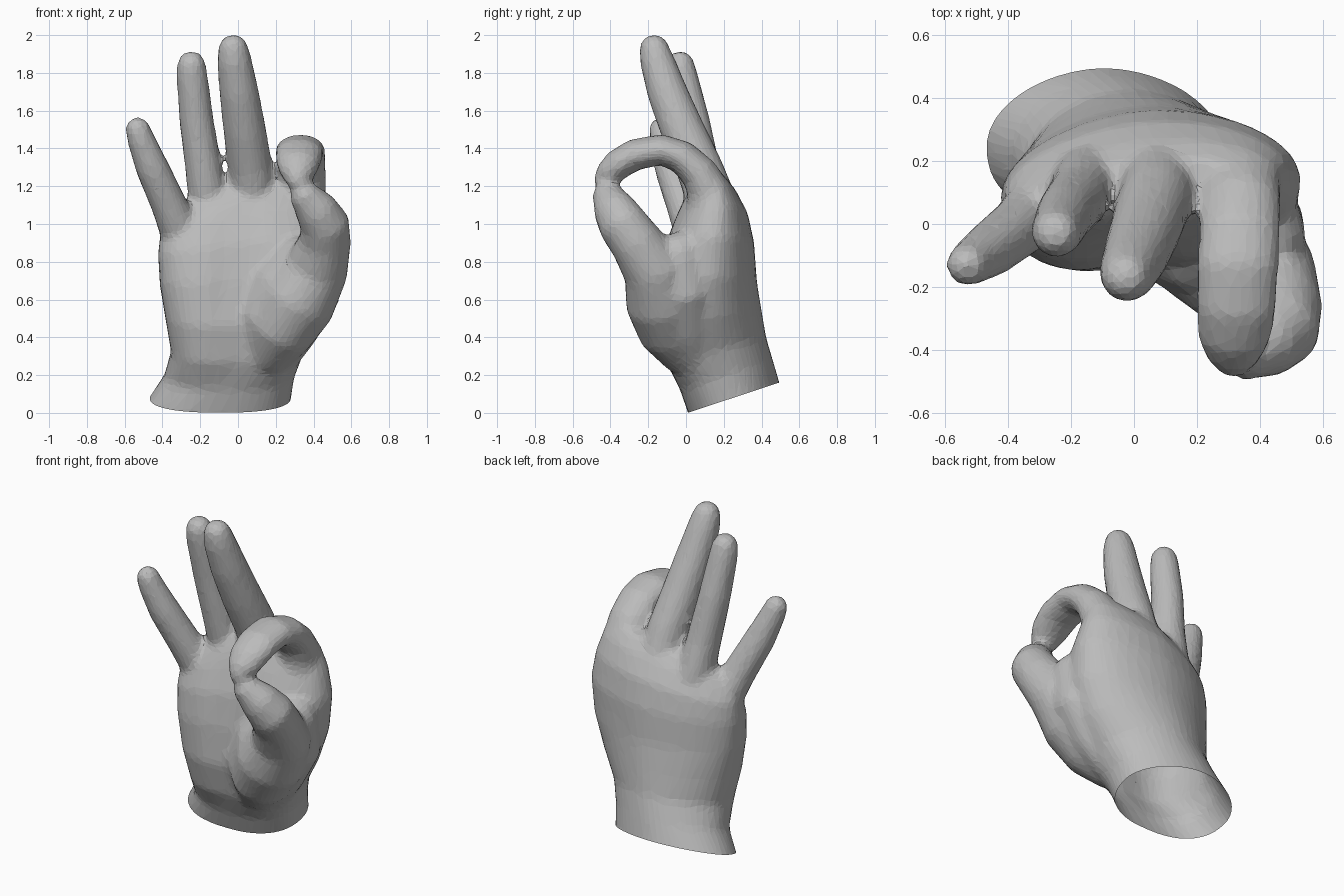
import bpy, bmesh, math
from mathutils import Vector

SIDES = 24
bm = bmesh.new()


def loft(rings):
    """Skin a list of point rings and close both ends."""
    loops = [[bm.verts.new(p) for p in ring] for ring in rings]
    n = len(loops[0])
    for a, b in zip(loops, loops[1:]):
        for i in range(n):
            j = (i + 1) % n
            bm.faces.new((a[i], a[j], b[j], b[i]))
    bm.faces.new(loops[0][::-1])
    bm.faces.new(loops[-1])


def digit(points):
    """Rounded tube through (x, y, z, radius, optional sideways stretch)."""
    path = [(Vector(p[:3]), p[3] + 0.004, p[4] if len(p) > 4 else 1.0) for p in points]
    end, r, w = path[-1]
    d = (end - path[-2][0]).normalized()
    for a in (25, 50, 70, 84):                       # round fingertip
        t = math.radians(a)
        path.append((end + d * r * math.sin(t), r * math.cos(t), w))
    rings = []
    for i, (c, r, w) in enumerate(path):
        t = (path[min(i + 1, len(path) - 1)][0] - path[max(i - 1, 0)][0]).normalized()
        side = Vector((1, 0, 0))
        side = (side - t * side.dot(t)).normalized()
        up = t.cross(side)
        rings.append([c + side * (r * w * math.cos(k * math.tau / SIDES))
                      + up * (r * math.sin(k * math.tau / SIDES)) for k in range(SIDES)])
    loft(rings)


def power(v, p):
    return math.copysign(abs(v) ** p, v)


def section(z, x0, x1, y0, y1, tilt_y, tilt_x, shear, hollow):
    """Slice of the wrist and palm: rounded back, squarer palm side."""
    cx, cy, rx, ry = (x0 + x1) / 2, (y0 + y1) / 2, (x1 - x0) / 2, (y1 - y0) / 2
    ring = []
    for k in range(40):
        a = k * math.tau / 40
        c, s = math.cos(a), math.sin(a)
        p = 1.08 if s >= 0 else (0.7 if c < 0 and z > 0.3 else 0.82)
        dx, dy = rx * power(c, p), ry * power(s, p)
        if dy < 0:
            dy += hollow * math.exp(-((cx + dx) / 0.13) ** 2)
        rise = tilt_x * dx * (1 if dx < 0 else 0.5)
        ring.append(Vector((cx + dx, cy + dy + shear * dx, z + tilt_y * dy + rise)))
    return ring


# Wrist and palm
loft([section(*s) for s in (
    (-0.06, -0.56, 0.27, 0.07, 0.54, 0.33, 0, 0, 0),
    (0.08, -0.47, 0.28, 0.01, 0.495, 0.33, 0, 0, 0),
    (0.20, -0.39, 0.30, -0.03, 0.46, 0.33, 0, 0, 0),
    (0.33, -0.355, 0.35, -0.12, 0.425, 0.25, 0, 0, 0.02),
    (0.50, -0.385, 0.45, -0.17, 0.40, 0.15, 0, 0, 0.03),
    (0.70, -0.415, 0.52, -0.16, 0.375, 0, 0.05, 0.03, 0.04),
    (0.90, -0.425, 0.53, -0.12, 0.36, 0, 0.12, 0.06, 0.03),
    (1.05, -0.41, 0.49, -0.06, 0.325, 0, 0.20, 0.08, 0.02),
    (1.16, -0.34, 0.45, 0.00, 0.265, 0, 0.25, 0.08, 0),
    (1.24, -0.24, 0.38, 0.06, 0.20, 0, 0.25, 0.08, 0))])

# Thumb with its fleshy base
digit([(0.14, 0.02, 0.30, 0.13), (0.22, -0.07, 0.44, 0.18), (0.32, -0.12, 0.60, 0.20),
       (0.42, -0.17, 0.77, 0.165), (0.46, -0.27, 0.91, 0.135), (0.46, -0.335, 1.00, 0.128),
       (0.41, -0.38, 1.08, 0.11), (0.36, -0.41, 1.14, 0.083)])
# Inner pad of the thumb base
digit([(0.09, 0.02, 0.34, 0.13), (0.16, -0.05, 0.50, 0.165), (0.24, -0.08, 0.68, 0.155),
       (0.32, -0.08, 0.82, 0.11)])
# Web between thumb and index finger
digit([(0.19, 0.07, 0.26, 0.10), (0.28, 0.01, 0.45, 0.145), (0.395, -0.01, 0.65, 0.15),
       (0.415, -0.03, 0.83, 0.125)])

# Index finger curling down to the thumb
digit([(0.32, 0.14, 0.98, 0.14), (0.335, 0.125, 1.17, 0.115, 1.1), (0.338, 0.07, 1.27, 0.095, 1.3),
       (0.335, -0.02, 1.355, 0.085, 1.45), (0.33, -0.13, 1.393, 0.08, 1.55),
       (0.325, -0.27, 1.368, 0.08, 1.52), (0.318, -0.36, 1.315, 0.078, 1.42),
       (0.315, -0.415, 1.26, 0.068, 1.25), (0.315, -0.43, 1.235, 0.056, 1.1)])

# Middle, ring and little fingers
digit([(0.09, 0.15, 1.08, 0.13, 0.9), (0.065, 0.07, 1.30, 0.12, 0.95), (0.035, -0.02, 1.50, 0.113, 0.97),
       (0.005, -0.10, 1.70, 0.103, 0.98), (-0.02, -0.155, 1.87, 0.088), (-0.025, -0.168, 1.925, 0.077)])
digit([(-0.15, 0.13, 1.06, 0.115, 0.9), (-0.18, 0.08, 1.28, 0.10, 0.95), (-0.22, 0.03, 1.55, 0.092, 0.95),
       (-0.243, -0.02, 1.78, 0.08), (-0.247, -0.03, 1.84, 0.074)])
digit([(-0.28, 0.07, 0.90, 0.11), (-0.365, -0.01, 1.10, 0.092), (-0.455, -0.08, 1.30, 0.085),
       (-0.515, -0.12, 1.45, 0.07), (-0.53, -0.13, 1.50, 0.064)])

bmesh.ops.recalc_face_normals(bm, faces=bm.faces)
mesh = bpy.data.meshes.new("hand")
bm.to_mesh(mesh)
bm.free()
hand = bpy.data.objects.new("hand", mesh)
bpy.context.collection.objects.link(hand)
bpy.context.view_layer.objects.active = hand
hand.select_set(True)

# Fuse the parts into one skin, soften the webs, then coarsen into flat facets
fuse = hand.modifiers.new("fuse", 'REMESH')
fuse.mode = 'VOXEL'
fuse.voxel_size = 0.017
soften = hand.modifiers.new("soften", 'SMOOTH')
soften.factor = 0.5
soften.iterations = 14
coarsen = hand.modifiers.new("coarsen", 'DECIMATE')
coarsen.ratio = 0.12
for name in ("fuse", "soften", "coarsen"):
    bpy.ops.object.modifier_apply(modifier=name)

# Open, slanted wrist cut
bm = bmesh.new()
bm.from_mesh(hand.data)
bmesh.ops.bisect_plane(bm, geom=bm.verts[:] + bm.edges[:] + bm.faces[:],
                       plane_co=(-0.1, 0.25, 0.08), plane_no=Vector((0, -0.33, 1)).normalized(),
                       clear_inner=True)
for f in bm.faces:
    f.smooth = False
bm.to_mesh(hand.data)
bm.free()

# Plain grey skin
grey = bpy.data.materials.new("plain grey")
grey.diffuse_color = (0.5, 0.5, 0.5, 1)
hand.data.materials.clear()
hand.data.materials.append(grey)
